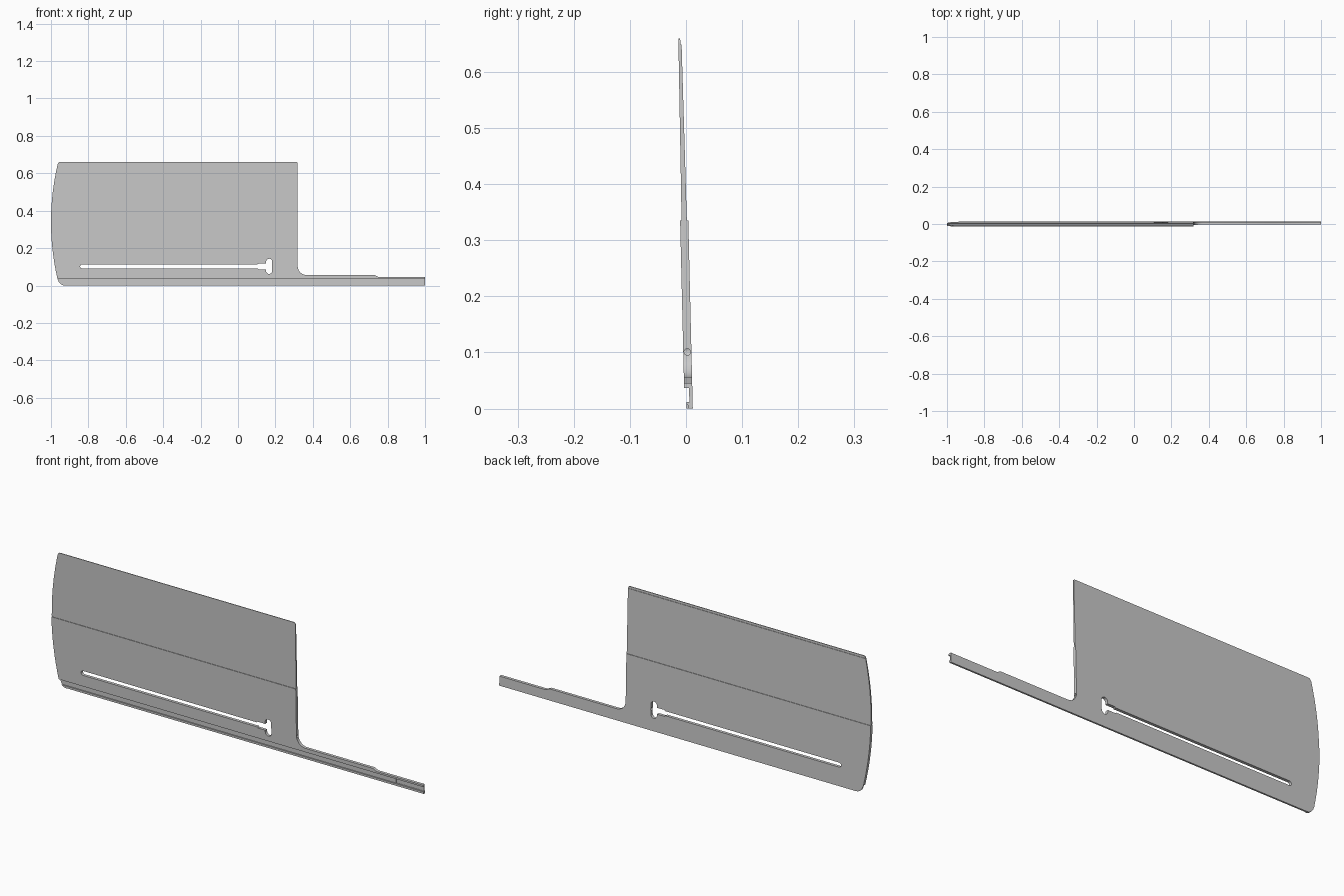
import bpy, bmesh, math
from mathutils import Vector

cube = bpy.data.objects.get("Cube")
if cube:
    bpy.data.objects.remove(cube)

mat = bpy.data.materials.new("light_grey")
mat.use_nodes = True
GREY = (0.59, 0.59, 0.59, 1)
mat.diffuse_color = GREY
mat.node_tree.nodes["Principled BSDF"].inputs["Base Color"].default_value = GREY

HALF = 0.0073    # half thickness of the lower plate
STEP = 0.335     # height where the plate becomes thinner
TOP = 0.66


def arc(cx, cz, r, a0, a1, n=6):
    angles = [math.radians(a0 + (a1 - a0) * i / n) for i in range(n + 1)]
    return [(cx + r * math.cos(a), cz + r * math.sin(a)) for a in angles]


def prism(name, outline, y0, y1):
    """Extrude an x-z outline between two depths."""
    bm = bmesh.new()
    face = bm.faces.new([bm.verts.new((x, y0, z)) for x, z in outline])
    ext = bmesh.ops.extrude_face_region(bm, geom=[face])
    moved = [v for v in ext["geom"] if isinstance(v, bmesh.types.BMVert)]
    bmesh.ops.translate(bm, verts=moved, vec=Vector((0, y1 - y0, 0)))
    bmesh.ops.recalc_face_normals(bm, faces=bm.faces)
    mesh = bpy.data.meshes.new(name)
    bm.to_mesh(mesh)
    bm.free()
    ob = bpy.data.objects.new(name, mesh)
    bpy.context.collection.objects.link(ob)
    return ob


def box(name, x0, x1, y0, y1, z0, z1):
    return prism(name, [(x0, z0), (x1, z0), (x1, z1), (x0, z1)], y0, y1)


# Plate outline: bowed left end, rounded corners, long tongue at the right
bow = [(-1 + 0.036 * ((z - 0.34) / 0.31) ** 2, z)
       for z in [0.645 - 0.61 * i / 16 for i in range(17)]]
outline = (arc(0.311, 0.652, 0.008, 0, 90, 3)
           + arc(-0.952, 0.648, 0.012, 90, 150, 3) + bow
           + arc(-0.925, 0.038, 0.038, 200, 270)
           + [(1, 0), (1, 0.046), (0.75, 0.046), (0.73, 0.056)]
           + arc(0.367, 0.104, 0.048, 270, 180, 8))
plate = prism("blade_plate", outline, -HALF, HALF)

# Long slot with a flared neck and a rounded cross bar
slot = (arc(-0.833, 0.1025, 0.011, 270, 90, 8)
        + [(0.105, 0.1135), (0.11, 0.118), (0.15, 0.118)]
        + arc(0.1665, 0.127, 0.0165, 180, 0, 8)
        + arc(0.1665, 0.0785, 0.0165, 0, -180, 8)
        + [(0.15, 0.087), (0.11, 0.087), (0.105, 0.0915)])
cutters = [
    prism("slot_cutter", slot, -0.1, 0.1),
    box("front_step_cutter", -2, 2, -0.1, -0.0047, STEP, 1),
    box("back_step_cutter", -2, 2, 0.0047, 0.1, STEP, 1),
    box("top_edge_cutter", -2, 2, 0.001, 0.09, 0.649, 1.1),
    box("groove_cutter", -2, 2, -0.1, 0.0015, 0.012, 0.037),
    box("lip_cutter", -2, 2, -0.09, -0.004, -0.1, 0.02),
    box("lip_step_cutter", -0.925, 2, -0.08, -0.001, -0.09, 0.006),
    box("end_recess_cutter", 0.85, 0.99, -0.07, 0.003, 0.013, 0.036),
]

# Pin hole drilled from the side edge into the slot
bpy.ops.mesh.primitive_cylinder_add(vertices=16, radius=0.0058, depth=0.24,
                                    location=(0.291, 0, 0.101),
                                    rotation=(0, math.pi / 2, 0))
bpy.context.object.name = "pin_hole_cutter"
cutters.append(bpy.context.object)

for cutter in cutters:
    cutter.hide_render = True
    mod = plate.modifiers.new(cutter.name, "BOOLEAN")
    mod.operation = "DIFFERENCE"
    mod.solver = "EXACT"
    mod.object = cutter

bpy.context.view_layer.update()
graph = bpy.context.evaluated_depsgraph_get()
result = bpy.data.meshes.new_from_object(plate.evaluated_get(graph))
plate.modifiers.clear()
plate.data = result
for cutter in cutters:
    bpy.data.objects.remove(cutter)
plate.data.materials.clear()
plate.data.materials.append(mat)
for poly in plate.data.polygons:
    poly.material_index = 0

# Taper the thin upper half and lean the whole plate forwards
for v in plate.data.vertices:
    rise = max(0, (v.co.z - STEP) / (TOP - STEP))
    v.co.y = v.co.y * (1 - 0.42 * rise) + 0.0048 - 0.0238 * v.co.z
plate.data.update()

bpy.ops.object.select_all(action="DESELECT")
plate.select_set(True)
bpy.context.view_layer.objects.active = plate
bpy.ops.object.shade_smooth_by_angle(angle=math.radians(30))
